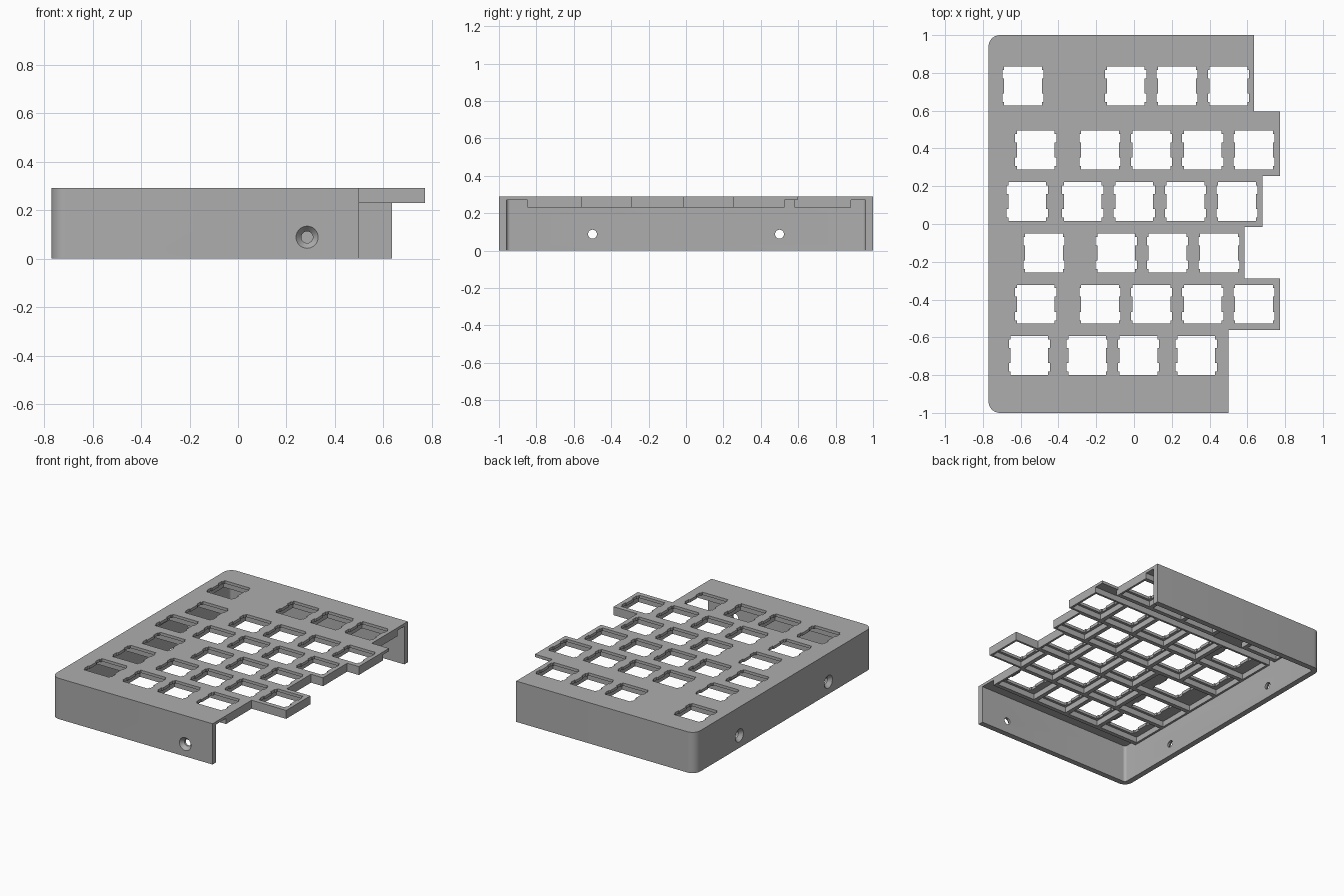
import bpy
import math
from mathutils import Vector

cube = bpy.data.objects.get("Cube")
if cube:
    bpy.data.objects.remove(cube)

grey = bpy.data.materials.new("case grey")
grey.use_nodes = True
COLOUR = (0.42, 0.42, 0.42, 1)
grey.diffuse_color = COLOUR
grey.node_tree.nodes["Principled BSDF"].inputs["Base Color"].default_value = COLOUR

U = 0.272                        # one key pitch
LEFT, RIM = -0.724, 0.015
RIB_Z, PLATE_Z, TOP = 0.23, 0.27, 0.29
# Row centre and key widths in pitches; a negative width is a blank space
ROWS = [(0.731, [1, -1, 1, 1, 1]),
        (0.391, [1.5, 1, 1, 1, 1]),
        (0.119, [1.165, 1, 1, 1, 1]),
        (-0.153, [1.816, 1, 1, 1]),
        (-0.425, [1.5, 1, 1, 1, 1]),
        (-0.697, [1.25, 1, 1, 1.25])]


def slab(name, loops, z0, z1):
    """Extrude closed outlines; inner loops become holes."""
    cu = bpy.data.curves.new(name, 'CURVE')
    cu.dimensions, cu.fill_mode = '2D', 'BOTH'
    cu.extrude = (z1 - z0) / 2
    for pts in loops:
        sp = cu.splines.new('POLY')
        sp.points.add(len(pts) - 1)
        for p, (x, y) in zip(sp.points, pts):
            p.co = (x, y, 0, 1)
        sp.use_cyclic_u = True
    ob = bpy.data.objects.new(name, cu)
    bpy.context.collection.objects.link(ob)
    ob.location.z = (z0 + z1) / 2
    bpy.ops.object.select_all(action='DESELECT')
    ob.select_set(True)
    bpy.context.view_layer.objects.active = ob
    bpy.ops.object.convert(target='MESH')
    ob = bpy.context.object
    bpy.ops.object.mode_set(mode='EDIT')
    bpy.ops.mesh.select_all(action='SELECT')
    bpy.ops.mesh.remove_doubles(threshold=0.0001)
    bpy.ops.mesh.normals_make_consistent(inside=False)
    bpy.ops.object.mode_set(mode='OBJECT')
    ob.data.materials.clear()
    ob.data.materials.append(grey)
    return ob


def rect(x0, x1, y0, y1):
    return [(x0, y0), (x1, y0), (x1, y1), (x0, y1)]


def corner(cx, cy, r, start):
    """Quarter arc, clockwise from the start angle."""
    return [(cx + r * math.cos(a), cy + r * math.sin(a))
            for a in (math.radians(start - 90 * i / 8) for i in range(9))]


def switch_hole(cx, cy):
    """Square opening with two clip notches on each side."""
    right = [(0.1, -0.103), (0.1, -0.085), (0.109, -0.085), (0.109, -0.04),
             (0.1, -0.04)]
    right += [(x, -y) for x, y in reversed(right)]
    return [(cx + s * x, cy + s * y) for s in (1, -1) for x, y in right]


# Key cells as (row, x0, x1)
cells = []
for r, (y, widths) in enumerate(ROWS):
    x = LEFT
    for w in widths:
        if w > 0:
            cells.append((r, x, x + w * U))
        x += abs(w) * U
ends = [max(c[2] for c in cells if c[0] == r) for r in range(len(ROWS))]

# Top plate with the stepped right edge
left_side = corner(-0.71, -0.94, 0.06, 270) + corner(-0.71, 0.94, 0.06, 180)
edge_y = [1, 0.595, 0.255, -0.017, -0.289, -0.561, -1]
steps = []
for r, e in enumerate(ends):
    steps += [(e, edge_y[r]), (e, edge_y[r + 1])]
holes = [switch_hole((a + b) / 2, ROWS[r][0]) for r, a, b in cells]
slab("top_plate", [left_side + steps] + holes, PLATE_Z, TOP)

# Stiffening ribs around the key cells, one strip for each run of cells
for r, (y, widths) in enumerate(ROWS):
    y0 = y - U / 2 - (RIM if r in (0, 5) else 0)
    y1 = y + U / 2 + (RIM if r == 0 else 0)
    row = [c for c in cells if c[0] == r]
    runs = [row[:1], row[1:]] if r == 0 else [row]
    for i, run in enumerate(runs):
        x0 = run[0][1] - (RIM if i else 0)
        x1 = run[-1][2] + (RIM if r == 0 and i == 0 else 0)
        pockets = [rect(a + RIM, b - RIM, y - U / 2 + RIM, y + U / 2 - RIM)
                   for _, a, b in run]
        slab(f"rib_row_{r + 1}_{i + 1}", [rect(x0, x1, y0, y1)] + pockets,
             RIB_Z, PLATE_Z)

# Three outer walls as one U-shaped band
inner = corner(-0.71, -0.94, 0.02, 270) + corner(-0.71, 0.94, 0.02, 180)
walls = slab("outer_walls",
             [left_side + [(ends[0], 1), (ends[0], 0.96)] + inner[::-1]
              + [(ends[5], -0.96), (ends[5], -1)]], 0, PLATE_Z)


# Countersunk screw holes through the walls
def bore(pos, inward):
    axis = Vector(inward)
    turn = axis.to_track_quat('Z', 'Y').to_euler()
    p = Vector(pos)
    bpy.ops.mesh.primitive_cylinder_add(vertices=32, radius=0.024, depth=0.2,
                                        location=p, rotation=turn)
    shaft = bpy.context.object
    bpy.ops.mesh.primitive_cone_add(vertices=32, radius1=0.051, radius2=0.023,
                                    depth=0.032, location=p + axis * 0.01,
                                    rotation=turn)
    for cutter in (shaft, bpy.context.object):
        mod = walls.modifiers.new("bore", 'BOOLEAN')
        mod.operation, mod.solver, mod.object = 'DIFFERENCE', 'EXACT', cutter
        bpy.context.view_layer.objects.active = walls
        bpy.ops.object.modifier_apply(modifier=mod.name)
        bpy.data.objects.remove(cutter)


bore((0.285, -1, 0.088), (0, 1, 0))
for y in (-0.5, 0.5):
    bore((-0.77, y, 0.088), (1, 0, 0))

# Smooth the rounded corners and bores, keep the edges sharp
bpy.ops.object.select_all(action='DESELECT')
for ob in bpy.context.collection.objects:
    if ob.type == 'MESH' and ob.data.materials and ob.data.materials[0] == grey:
        ob.select_set(True)
bpy.context.view_layer.objects.active = walls
bpy.ops.object.shade_smooth_by_angle(angle=math.radians(30))
